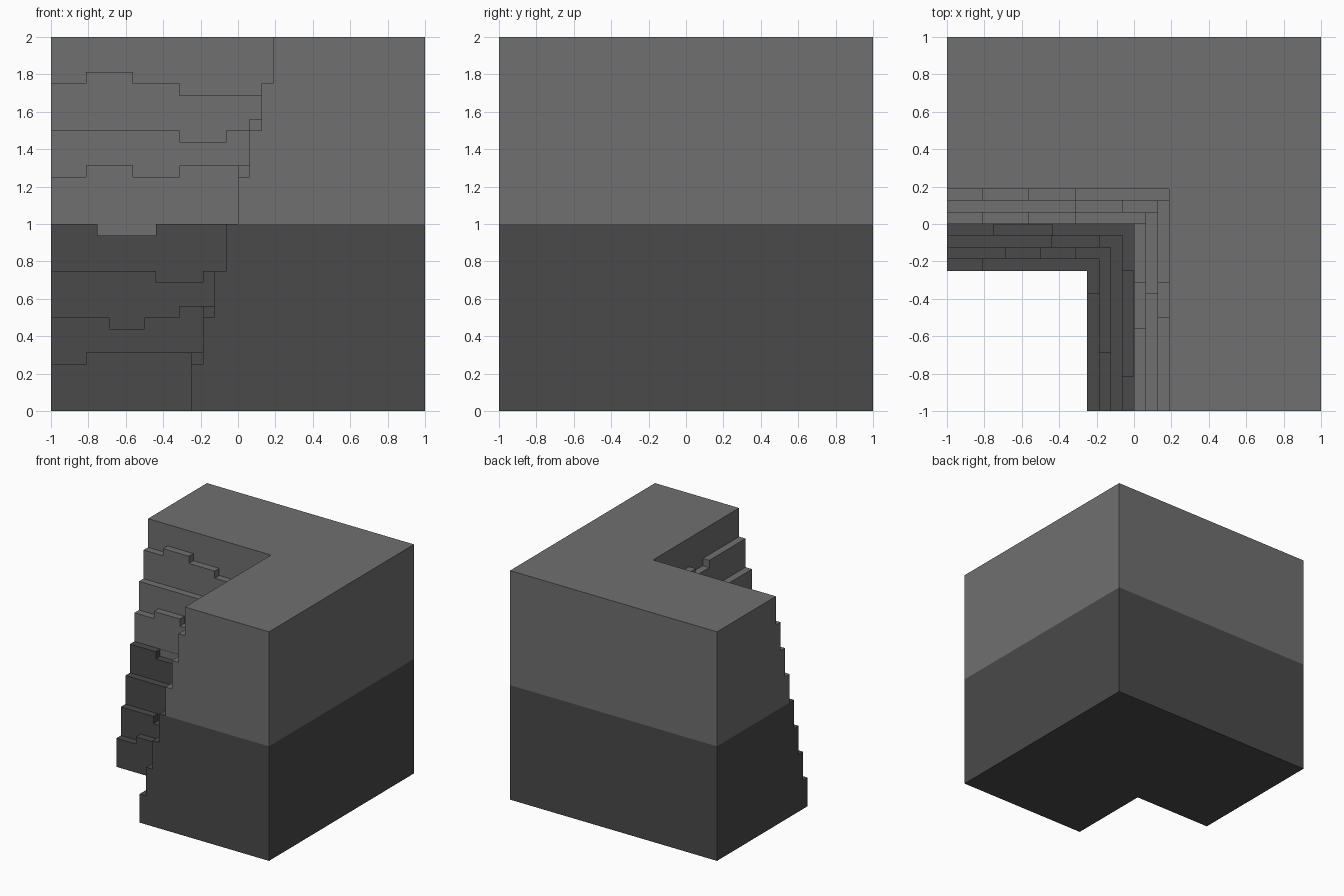
import bpy
import bmesh

cube = bpy.data.objects.get("Cube")
if cube:
    bpy.data.objects.remove(cube, do_unlink=True)

U = 1 / 16          # small step: ledge depth and bump height
TIER = 0.25         # height of one terrace


def make_material(name, value):
    mat = bpy.data.materials.new(name)
    mat.use_nodes = True
    color = (value, value, value, 1)
    mat.diffuse_color = color
    bsdf = mat.node_tree.nodes["Principled BSDF"]
    bsdf.inputs["Base Color"].default_value = color
    bsdf.inputs["Roughness"].default_value = 0.9
    return mat


LIGHT = make_material("light grey rock", 0.160)
DARK = make_material("dark grey rock", 0.068)


def extrude(name, points, offset, mat):
    """Make a solid from a closed outline of 3D points, pushed along offset."""
    bm = bmesh.new()
    face = bm.faces.new([bm.verts.new(p) for p in points])
    result = bmesh.ops.extrude_face_region(bm, geom=[face], use_keep_orig=True)
    moved = [g for g in result["geom"] if isinstance(g, bmesh.types.BMVert)]
    bmesh.ops.translate(bm, verts=moved, vec=offset)
    bmesh.ops.recalc_face_normals(bm, faces=bm.faces)
    mesh = bpy.data.meshes.new(name)
    bm.to_mesh(mesh)
    bm.free()
    mesh.materials.append(mat)
    obj = bpy.data.objects.new(name, mesh)
    bpy.context.collection.objects.link(obj)
    return obj


def core(name, corner, bottom, top, mat):
    """L-shaped block with its inner corner at (corner, corner)."""
    c = corner
    outline = [(c, -1), (1, -1), (1, 1), (-1, 1), (-1, c), (c, c)]
    extrude(name, [(x, y, bottom) for x, y in outline], (0, 0, top - bottom), mat)


def terrace(name, tier, steps, end, along_x):
    """Wall slice with a stepped top edge; steps are (start, rise) in small units."""
    face = -0.25 + tier * U
    bottom = 0 if tier < 4 else 1
    height = (tier + 1) * TIER
    profile = [(-1, bottom), (-1, height)]
    for start, rise in steps:
        profile.append((start * U, profile[-1][1]))
        profile.append((start * U, height + rise * U))
    profile += [(end, profile[-1][1]), (end, bottom)]
    if along_x:
        points, offset = [(u, face, z) for u, z in profile], (0, U, 0)
    else:
        points, offset = [(face, u, z) for u, z in profile], (U, 0, 0)
    extrude(name, points, offset, DARK if tier < 4 else LIGHT)


# Main mass, split into two colour bands
core("lower_cliff_core", 0, 0, 1, DARK)
core("upper_cliff_core", 3 * U, 1, 2, LIGHT)

# Stepped top edges, from the lowest terrace upwards
back_steps = [
    [(-13, 1)],
    [(-11, -1), (-8, 0), (-5, 1)],
    [(-7, -1), (-3, 0)],
    [(-12, -1), (-7, 0)],
    [(-13, 1), (-9, 0), (-5, 1)],
    [(-5, -1), (-1, 0)],
    [(-13, 1), (-9, 0), (-5, -1)],
]
side_steps = [
    [(-6, 1)],
    [(-11, 1)],
    [],
    [(-13, -1), (-4, 0)],
    [(-9, 1), (-5, 0)],
    [(-6, 1)],
    [(-8, -1), (-5, 0)],
]
for i, (back, side) in enumerate(zip(back_steps, side_steps)):
    inner = -0.25 + i * U
    terrace(f"back_wall_terrace_{i + 1}", i, back, inner + U, True)
    terrace(f"side_wall_terrace_{i + 1}", i, side, inner, False)

# Light rock showing through the notches at the colour boundary
T = 0.002
z0 = 1 - U
extrude("back_notch_face",
        [(-12 * U, 0, z0), (-7 * U, 0, z0), (-7 * U, 0, 1), (-12 * U, 0, 1)],
        (0, -T, 0), LIGHT)
extrude("side_notch_face",
        [(0, -13 * U, z0), (0, -4 * U, z0), (0, -4 * U, 1), (0, -13 * U, 1)],
        (-T, 0, 0), LIGHT)
